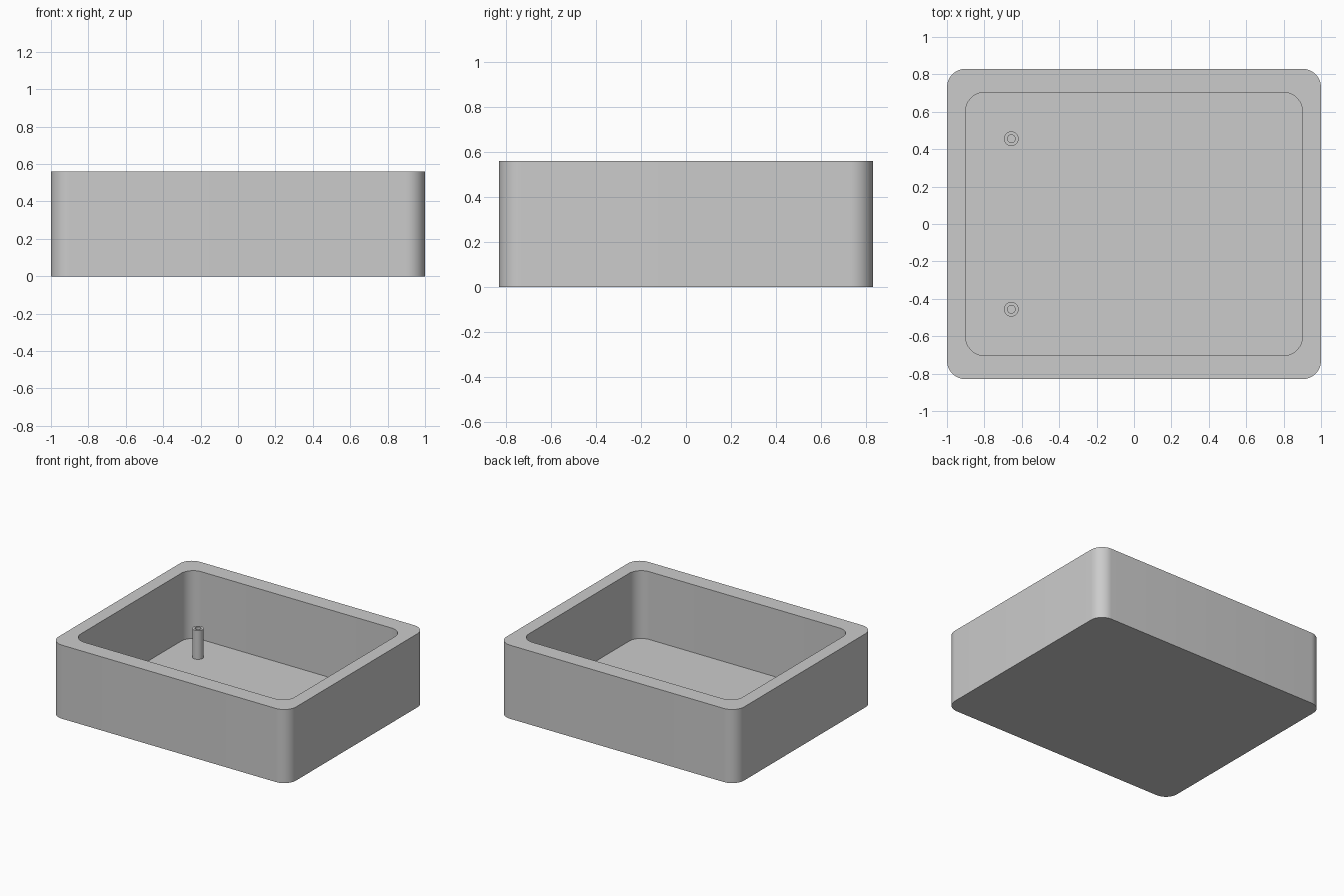
import bpy, bmesh
from math import sin, cos, pi, radians

if "Cube" in bpy.data.objects:
    bpy.data.objects.remove(bpy.data.objects["Cube"], do_unlink=True)

HEIGHT, FLOOR = 0.56, 0.044
POST_TOP = 0.263

grey = bpy.data.materials.new("plain grey")
grey.use_nodes = True
colour = (0.6, 0.6, 0.6, 1)
grey.diffuse_color = colour
grey.node_tree.nodes["Principled BSDF"].inputs["Base Color"].default_value = colour


def rounded_rect(half_x, half_y, radius, z, steps=12):
    """Counter-clockwise outline with a rounded corner in each quadrant."""
    points = []
    for quarter, (sx, sy) in enumerate([(1, 1), (-1, 1), (-1, -1), (1, -1)]):
        for i in range(steps + 1):
            a = (quarter + i / steps) * pi / 2
            points.append((sx * (half_x - radius) + radius * cos(a),
                           sy * (half_y - radius) + radius * sin(a), z))
    return points


def circle(radius, z, sides=40):
    return [(radius * cos(2 * pi * i / sides), radius * sin(2 * pi * i / sides), z)
            for i in range(sides)]


def loft(name, outlines, location=(0, 0, 0)):
    """Skin a stack of matching outlines and cap both ends."""
    bm = bmesh.new()
    rings = [[bm.verts.new(p) for p in outline] for outline in outlines]
    for low, high in zip(rings, rings[1:]):
        for i in range(len(low)):
            j = (i + 1) % len(low)
            bm.faces.new((low[i], low[j], high[j], high[i]))
    bm.faces.new(rings[0][::-1])
    bm.faces.new(rings[-1])
    bmesh.ops.recalc_face_normals(bm, faces=bm.faces)
    mesh = bpy.data.meshes.new(name)
    bm.to_mesh(mesh)
    bm.free()
    mesh.materials.append(grey)
    obj = bpy.data.objects.new(name, mesh)
    obj.location = location
    bpy.context.collection.objects.link(obj)
    bpy.ops.object.select_all(action='DESELECT')
    obj.select_set(True)
    bpy.context.view_layer.objects.active = obj
    bpy.ops.object.shade_smooth_by_angle(angle=radians(30))
    return obj


# Open tray: outer wall, flat rim, inner wall, floor
loft("tray", [
    rounded_rect(1, 0.83, 0.1, 0),
    rounded_rect(1, 0.83, 0.1, HEIGHT),
    rounded_rect(0.9, 0.703, 0.1, HEIGHT),
    rounded_rect(0.9, 0.703, 0.1, FLOOR),
])

# Hollow mounting posts standing on the floor
for side, y in (("front", -0.456), ("back", 0.456)):
    loft(side + "_post", [
        circle(0.039, FLOOR - 0.01),
        circle(0.039, POST_TOP),
        circle(0.021, POST_TOP),
        circle(0.021, FLOOR + 0.001),
    ], (-0.656, y, 0))
